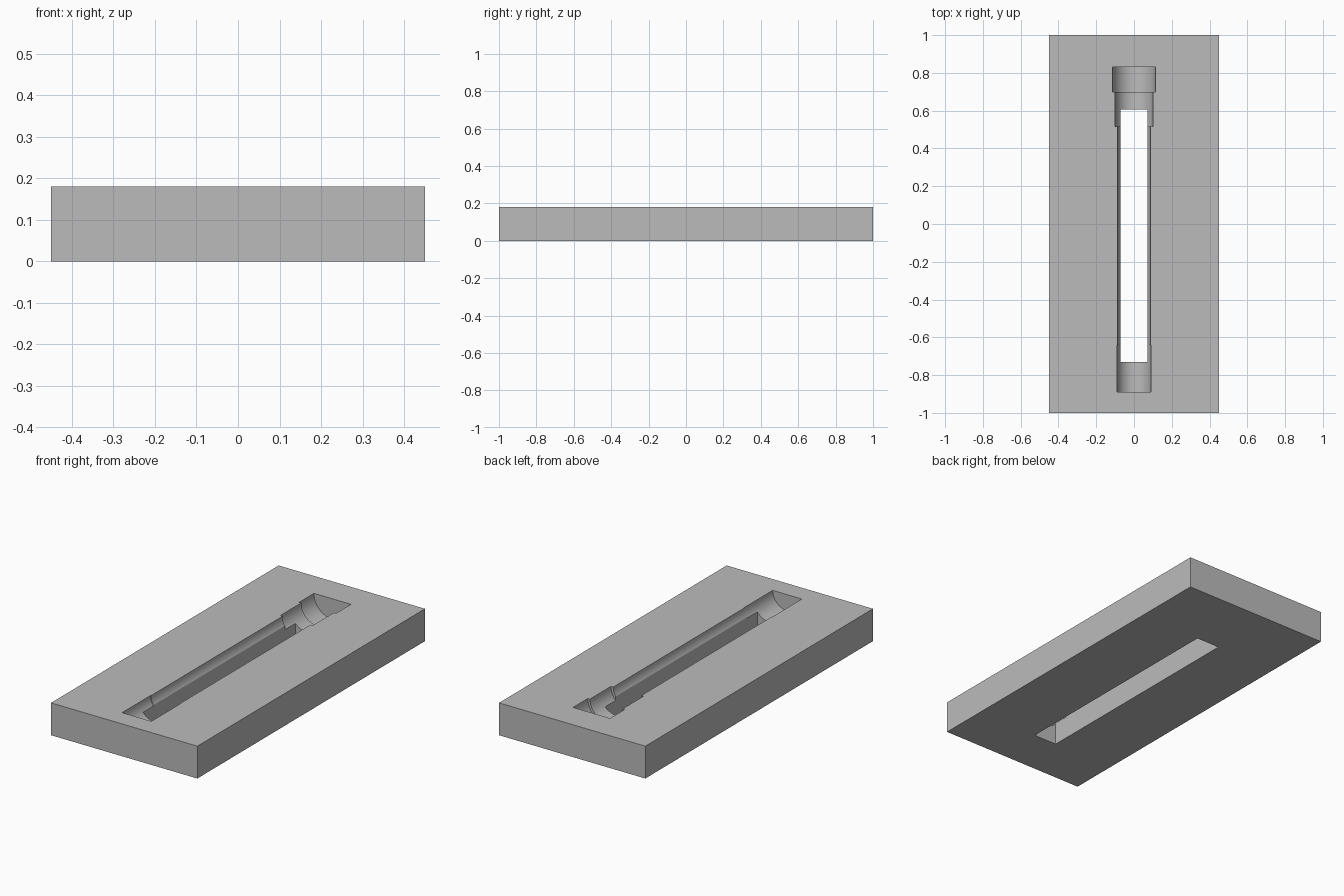
import bpy, bmesh, math

cube = bpy.data.objects.get("Cube")
if cube:
    bpy.data.objects.remove(cube, do_unlink=True)

HEIGHT = 0.18
SIDES = 96

grey = bpy.data.materials.new("light_grey")
grey.use_nodes = True
colour = (0.5, 0.5, 0.5, 1)
grey.diffuse_color = colour
grey.node_tree.nodes["Principled BSDF"].inputs["Base Color"].default_value = colour


def add_object(name, bm):
    bmesh.ops.recalc_face_normals(bm, faces=bm.faces)
    mesh = bpy.data.meshes.new(name)
    bm.to_mesh(mesh)
    bm.free()
    mesh.materials.append(grey)
    obj = bpy.data.objects.new(name, mesh)
    bpy.context.collection.objects.link(obj)
    return obj


def add_box(name, x, y, z):
    """Box from (min, max) pairs."""
    bm = bmesh.new()
    bmesh.ops.create_cube(bm, size=1)
    for v in bm.verts:
        v.co = [r[0] if c < 0 else r[1] for c, r in zip(v.co, (x, y, z))]
    return add_object(name, bm)


def add_turned(name, profile, z):
    """Solid of revolution about a lengthwise axis, from (y, radius) points."""
    bm = bmesh.new()
    rings = []
    for y, r in profile:
        angles = [2 * math.pi * (i + 0.5) / SIDES for i in range(SIDES)]
        rings.append([bm.verts.new((r * math.cos(a), y, z + r * math.sin(a))) for a in angles])
    for a, b in zip(rings, rings[1:]):
        for i in range(SIDES):
            j = (i + 1) % SIDES
            bm.faces.new((a[i], a[j], b[j], b[i]))
    bm.faces.new(rings[0])
    bm.faces.new(rings[-1])
    return add_object(name, bm)


# Solid block
block = add_box("block", (-0.45, 0.45), (-1, 1), (0, HEIGHT))

# Stepped half-round cradle, sunk to its axis in the top face
steps = [(-0.89, -0.64, 0.09), (-0.64, 0.515, 0.087),
         (0.515, 0.70, 0.101), (0.70, 0.83, 0.114)]
profile = [(y, r) for start, end, r in steps for y in (start, end)]
cradle = add_turned("cradle_cutter", profile, HEIGHT)

# Narrow slot right through the block
slot = add_box("slot_cutter", (-0.072, 0.072), (-0.73, 0.607), (-0.1, 0.3))

bpy.ops.object.select_all(action="DESELECT")
block.select_set(True)
bpy.context.view_layer.objects.active = block
for cutter in (cradle, slot):
    cutter.hide_render = True
    mod = block.modifiers.new("cut", "BOOLEAN")
    mod.operation = "DIFFERENCE"
    mod.solver = "EXACT"
    mod.object = cutter
    bpy.ops.object.modifier_apply(modifier=mod.name)
    bpy.data.objects.remove(cutter, do_unlink=True)

bpy.ops.object.shade_smooth_by_angle(angle=math.radians(25))
